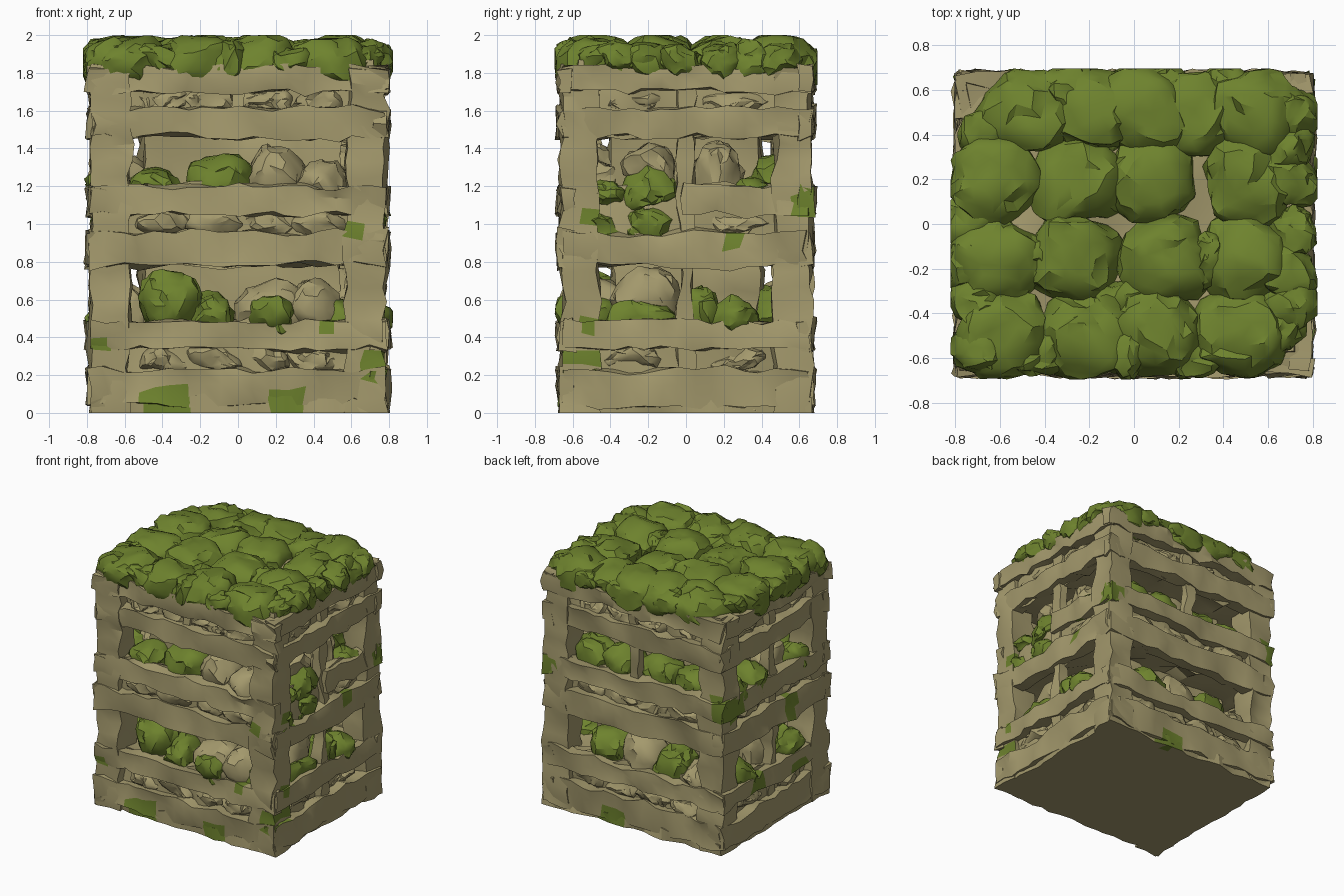
import bpy, bmesh, math, random
from mathutils import Vector, noise

if "Cube" in bpy.data.objects:
    bpy.data.objects.remove(bpy.data.objects["Cube"])

random.seed(4)


def material(name, col):
    m = bpy.data.materials.new(name)
    m.diffuse_color = (*col, 1)
    m.use_nodes = True
    m.node_tree.nodes["Principled BSDF"].inputs["Base Color"].default_value = m.diffuse_color
    return m


STONE = material("tan stone", (0.37, 0.32, 0.152))
MOSS = material("moss green", (0.155, 0.225, 0.027))

# centres of moss patches painted onto the frame: x, y, z, radius
PATCHES = [(-.71, -.67, .39, .05), (.72, -.66, .25, .07), (.66, -.67, 1.0, .06), (-.45, -.66, .07, .08),
           (-.3, -.66, .07, .06), (.25, -.66, .07, .07), (.8, -.56, .27, .08), (.78, .64, 1.12, .07),
           (.7, -.46, 1.0, .1), (.74, .27, .98, .09), (-.8, -.2, .9, .1), (-.8, .5, 1.1, .1),
           (-.8, -.3, .3, .09), (.2, .67, .08, .1), (-.8, .2, .42, .1), (-.77, .66, 1.15, .08),
           (.76, -.52, .49, .05), (.46, -.64, .5, .06)]


def finish(bm, name, mat, amp, freq, patches=False):
    """Weather the mesh with noise, mark creases, and add it to the scene."""
    off = Vector((random.uniform(0, 50), random.uniform(0, 50), random.uniform(0, 50)))
    for v in bm.verts:
        floor = v.co.z < 0.001
        p = v.co.copy()
        v.co += noise.noise_vector(p * freq + off) * amp + noise.noise_vector(p * 19 + off) * amp * .6
        v.co.x = max(-.82, min(.82, v.co.x))
        v.co.y = max(-.695, min(.695, v.co.y))
        v.co.z = 0 if floor else max(0.003, min(2, v.co.z))
    bm.normal_update()
    for f in bm.faces:
        f.smooth = True
        c = f.calc_center_median()
        if patches and any((c - Vector(p[:3])).length < p[3] for p in PATCHES):
            f.material_index = 1
    for e in bm.edges:
        e.smooth = len(e.link_faces) == 2 and e.calc_face_angle(0) < math.radians(30)
    me = bpy.data.meshes.new(name)
    bm.to_mesh(me)
    bm.free()
    me.materials.append(mat)
    me.materials.append(MOSS)
    bpy.context.collection.objects.link(bpy.data.objects.new(name, me))


def box(name, lo, hi, amp=0.036, freq=6, step=0.085, patches=True):
    bm = bmesh.new()
    bmesh.ops.create_cube(bm, size=1)
    lo, hi = Vector(lo), Vector(hi)
    for v in bm.verts:
        v.co = Vector([lo[i] + (v.co[i] + .5) * (hi[i] - lo[i]) for i in range(3)])
    for a in range(3):
        n = max(1, round((hi[a] - lo[a]) / step))
        no = Vector([float(i == a) for i in range(3)])
        for k in range(1, n):
            bmesh.ops.bisect_plane(bm, geom=bm.verts[:] + bm.edges[:] + bm.faces[:],
                                   plane_co=lo + (hi - lo) * k / n, plane_no=no)
    finish(bm, name, STONE, amp, freq, patches)


def blob(name, loc, size, mat):
    bm = bmesh.new()
    bmesh.ops.create_icosphere(bm, subdivisions=3, radius=1)
    for v in bm.verts:
        # slightly boxy lump
        p = Vector([math.copysign(abs(c) ** .9, c) for c in v.co])
        v.co = Vector(loc) + Vector([p[i] * size[i] for i in range(3)])
    finish(bm, name, mat, 0.045, 5)


# corner posts
for sx in (-1, 1):
    for sy in (-1, 1):
        x, y = sorted((sx * .575, sx * .78)), sorted((sy * .465, sy * .66))
        box("corner_post", (x[0], y[0], 0), (x[1], y[1], 1.83))

# horizontal slats around all four sides
for z0, z1 in ((.04, .23), (.34, .48), (.78, .96), (1.05, 1.2), (1.46, 1.61), (1.7, 1.83)):
    for s in (-1, 1):
        y = sorted((s * .59, s * .67))
        box("long_slat", (-.785, y[0], z0), (.785, y[1], z1))
        x = sorted((s * .70, s * .79))
        broken = s > 0 and z0 == 1.05
        box("side_slat", (x[0], 0 if broken else -.655, z0), (x[1], .655, z1))

# slab at the ground, inner fill behind the slats, and narrow central core
box("base", (-.77, -.65, 0), (.77, .65, .08))
for z0, z1 in ((.02, .48), (.8, 1.19), (1.48, 1.85)):
    box("inner_fill", (-.72, -.6, z0), (.72, .6, z1), .06, 5, .12, False)
for z0, z1 in ((.4, .85), (1.1, 1.5)):
    box("core", (-.51, -.39, z0), (.52, .38, z1), .06, 4, .12, False)

# slim middle struts
for s in (-1, 1):
    x = sorted((s * .68, s * .76))
    box("side_strut", (x[0], -.04, .16), (x[1], .04, 1.75))
box("back_strut", (-.03, .58, 1.1), (.05, .65, 1.75))
box("front_strut", (-.03, -.64, 1.55), (.03, -.59, 1.75))

# rubble stones showing between the paired slats
for z in (.28, 1.0, 1.65):
    for s in (-1, 1):
        for u in (-.4, -.13, .14, .42):
            blob("gap_stone", (u, s * .57, z), (.14, .07, .07), STONE)
        for u in (-.28, .26):
            blob("gap_stone", (s * .68, u, z), (.07, .17, .07), STONE)

# lumps in the openings: (position along side, z, half width, half height, mossy)
FRONT = [(-.45, 1.19, .13, .1, 1), (-.09, 1.22, .19, .15, 1), (.2, 1.24, .16, .16, 0), (.45, 1.2, .14, .14, 0),
         (-.36, .6, .15, .17, 1), (-.14, .5, .13, .13, 1), (.18, .53, .18, .17, 0), (.18, .5, .13, .13, .9),
         (.48, .5, .11, .1, 1), (.4, .55, .14, .15, 0)]
BACK = [(.45, 1.2, .15, .15, 1), (.18, 1.2, .14, .15, 1), (-.15, 1.2, .16, .15, 1), (-.42, 1.2, .14, .14, 1),
        (.3, .52, .17, .16, 1), (.02, .52, .15, .16, 0), (-.25, .5, .15, .16, 1), (-.48, .5, .12, .12, 0)]
for sy, row in ((-1, FRONT), (1, BACK)):
    for u, z, w, h, m in row:
        y = sy * (.54 if m == .9 else .48)
        blob("moss_lump" if m else "stone_lump", (u, y, z), (w, .15, h), MOSS if m else STONE)
RIGHT = [(-.43, 1.15, .11, .08, 1), (-.2, 1.18, .16, .12, 1), (-.2, .99, .15, .11, 1), (-.45, 1.0, .12, .08, 1),
         (-.34, 1.1, .13, .1, 0), (-.2, 1.3, .15, .13, 0), (.16, 1.25, .14, .18, 0), (.36, 1.17, .1, .08, 1),
         (.08, .54, .1, .14, 1), (-.23, .48, .19, .11, 1), (-.2, .6, .18, .17, 0), (.26, .49, .13, .11, 1)]
LEFT = [(.4, 1.17, .12, .13, 1), (.15, 1.18, .14, .14, 1), (-.2, 1.2, .15, .13, 0), (-.36, 1.18, .1, .1, 1),
        (.34, .5, .13, .12, 1), (.05, .52, .14, .15, 0), (-.28, .5, .14, .12, 1)]
for sx, row in ((1, RIGHT), (-1, LEFT)):
    for u, z, w, h, m in row:
        x = sx * (.67 if m else .58)
        blob("moss_lump" if m else "stone_lump", (x, u, z), (.12, w, h), MOSS if m else STONE)

# mossy domes heaped on top: big ones in loose rows, smaller ones along the rim
DOMES = {.5: (-.48, -.17, .03, .27, .55), .2: (-.63, -.25, .09, .5), -.16: (-.61, -.26, .12, .5),
         -.49: (-.6, -.22, .1, .48)}
for y, row in DOMES.items():
    for x in row:
        w = random.uniform(.195, .22)
        blob("top_moss", (x + random.uniform(-.01, .01), y, 1.85), (w, .2, random.uniform(.125, .15)), MOSS)
for x, y in [(-.66, .4), (-.72, .02), (-.71, -.34), (.7, .48), (.7, .2), (.71, -.02), (.71, -.35), (.7, .33),
             (-.7, -.56), (-.42, -.58), (.28, -.58), (.64, -.46), (-.3, .6), (.42, .6), (-.05, -.36), (.7, -.2),
             (-.05, -.58), (.14, .6), (-.7, .2), (-.72, -.18), (-.45, -.16), (.32, -.16)]:
    blob("rim_moss", (x, y, 1.86), (.12, .115, random.uniform(.08, .11)), MOSS)
